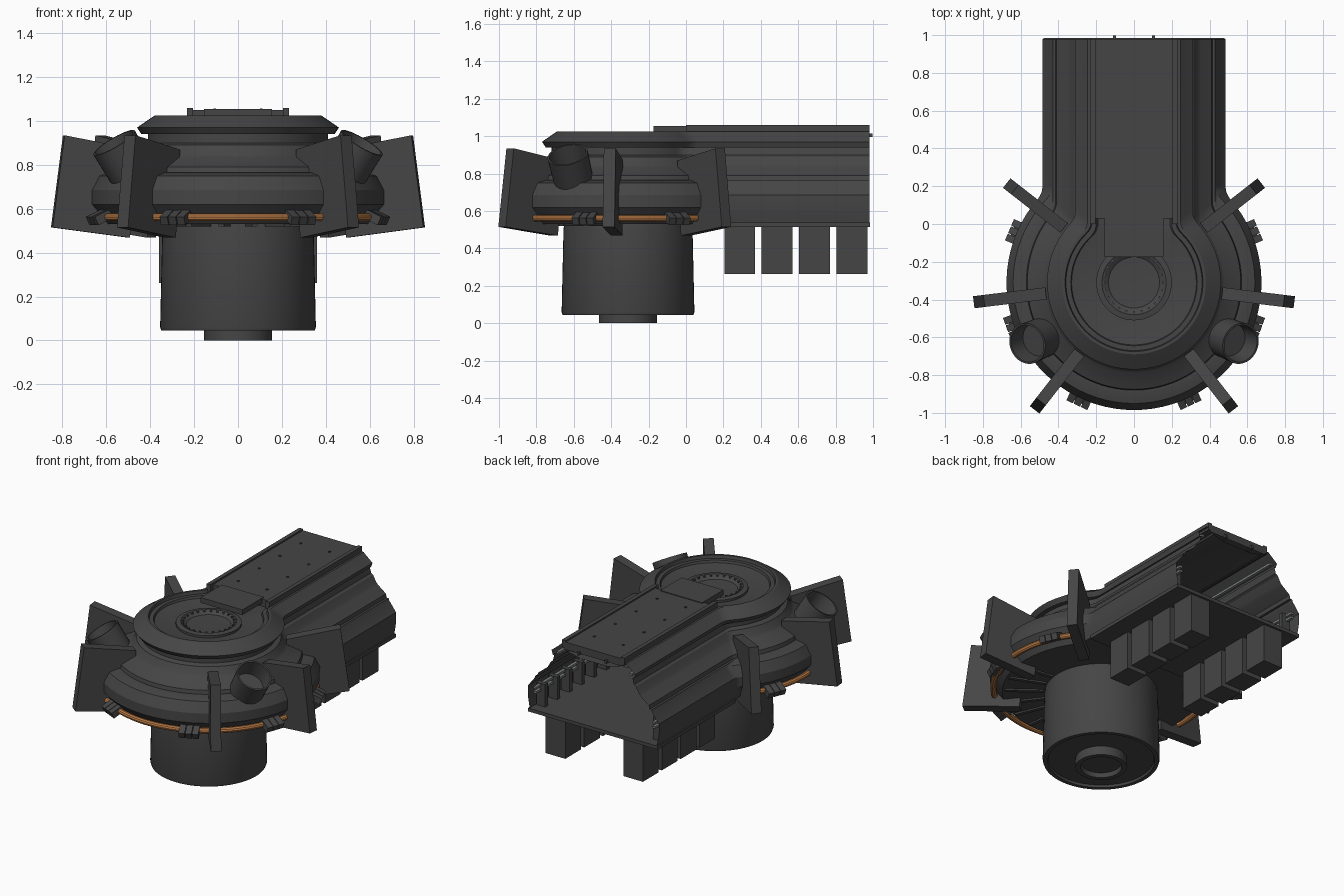
import bpy, bmesh, math
from mathutils import Vector, Matrix

if "Cube" in bpy.data.objects:
    bpy.data.objects.remove(bpy.data.objects["Cube"])

CY = -0.31      # centre of the round head
BACK = 0.98     # rear end of the arm


def material(name, rgb):
    m = bpy.data.materials.new(name)
    m.diffuse_color = (*rgb, 1)
    m.use_nodes = True
    m.node_tree.nodes["Principled BSDF"].inputs["Base Color"].default_value = m.diffuse_color
    return m


DARK = material("dark_grey", (0.06, 0.06, 0.06))
ORANGE = material("copper_orange", (0.52, 0.21, 0.065))
LIGHT = material("rail_grey", (0.2, 0.22, 0.22))


def finish(name, bm, mat=DARK, smooth=False):
    bmesh.ops.recalc_face_normals(bm, faces=bm.faces[:])
    me = bpy.data.meshes.new(name)
    bm.to_mesh(me)
    bm.free()
    ob = bpy.data.objects.new(name, me)
    bpy.context.collection.objects.link(ob)
    me.materials.append(mat)
    if smooth:
        bpy.ops.object.select_all(action='DESELECT')
        ob.select_set(True)
        bpy.context.view_layer.objects.active = ob
        bpy.ops.object.shade_smooth_by_angle(angle=math.radians(25))
    return ob


def add_box(bm, x0, x1, y0, y1, z0, z1, mat=Matrix()):
    m = mat @ Matrix.Translation(((x0 + x1) / 2, (y0 + y1) / 2, (z0 + z1) / 2)) \
        @ Matrix.Diagonal((x1 - x0, y1 - y0, z1 - z0, 1))
    bmesh.ops.create_cube(bm, size=1, matrix=m)


def head_frame(deg):
    # local x points radially out from the head centre
    return Matrix.Translation((0, CY, 0)) @ Matrix.Rotation(math.radians(deg), 4, 'Z')


def lathe(name, profile, mat=DARK, n=64, frame=Matrix.Translation((0, CY, 0))):
    bm = bmesh.new()
    rings = [[bm.verts.new(frame @ Vector((r * math.cos(2 * math.pi * i / n),
                                           r * math.sin(2 * math.pi * i / n), z)))
              for i in range(n)] for r, z in profile]
    for a, b in zip(rings, rings[1:]):
        for i in range(n):
            bm.faces.new((a[i], a[(i + 1) % n], b[(i + 1) % n], b[i]))
    bm.faces.new(rings[0])
    bm.faces.new(rings[-1])
    return finish(name, bm, mat, True)


def keyhole(r, w, f):
    # circle of radius r joined to a straight arm of half width w by fillets f
    fx = w + f
    fy = math.sqrt((r + f) ** 2 - fx ** 2)
    a = math.atan2(fy, fx)
    pts = [(w, BACK)]
    for i in range(8):
        t = math.pi + a * i / 7
        pts.append((fx + f * math.cos(t), CY + fy + f * math.sin(t)))
    for i in range(1, 31):
        t = a - (a + math.pi / 2) * i / 30
        pts.append((r * math.cos(t), CY + r * math.sin(t)))
    return pts + [(-x, y) for x, y in reversed(pts[:-1])]


# body shell: one keyhole outline per level (head radius, arm half width, z)
levels = [(.60, .47, .53), (.645, .48, .585), (.675, .485, .62), (.675, .485, .685),
          (.64, .435, .75), (.585, .43, .765), (.57, .415, .765), (.565, .41, .79),
          (.475, .35, .835), (.465, .34, .845), (.44, .315, .89), (.41, .30, .90),
          (.41, .29, .94), (.44, .30, .94), (.46, .31, .97), (.395, .255, 1.015),
          (.38, .245, 1.025), (.365, .225, 1.025), (.36, .22, 1.005), (.335, .2, 1.005),
          (.33, .19, .99), (.21, .1, .97)]
bm = bmesh.new()
rows = [[bm.verts.new((x, y, z)) for x, y in keyhole(r, w, .1)] for r, w, z in levels]
for a, b in zip(rows, rows[1:]):
    for i in range(len(a) - 1):
        bm.faces.new((a[i], a[i + 1], b[i + 1], b[i]))
bm.faces.new(rows[0])
bm.faces.new(rows[-1])
finish("body_shell", bm, DARK, True)

# round base with recessed underside and foot
lathe("base_drum", [(.34, .54), (.345, .5), (.355, .06), (.35, .045), (.325, .045),
                    (.32, .06), (.16, .06)])
lathe("base_foot", [(.155, .07), (.155, 0), (.125, 0), (.12, .03)])

# crater rings on top
lathe("crater_lens", [(.20, .965), (.20, .985), (.17, .99), (.14, .975), (.13, .965)])
bm = bmesh.new()
for k in range(24):
    add_box(bm, .152, .166, -.006, .006, .975, .992, head_frame(k * 15))
finish("crater_bolts", bm)

# deck plate, tongue, edge strips and rear pins
bm = bmesh.new()
add_box(bm, -.215, .215, .03, BACK, 1.0, 1.05)
add_box(bm, -.155, .155, -.175, .05, 1.02, 1.055)
for s in (-1, 1):
    xs = sorted((s * .205, s * .232))
    add_box(bm, *xs, .0, BACK, 1.01, 1.06)
    add_box(bm, *sorted((s * .095, s * .11)), .95, .998, .995, 1.015)
    for k in range(4):
        add_box(bm, *sorted((s * .1, s * .112)), .15 + k * .22, .162 + k * .22, 1.05, 1.056)
finish("deck_plate", bm)

# arm floor slab and the blocks hanging below it
bm = bmesh.new()
add_box(bm, -.48, .48, .16, BACK + .005, .515, .538)
finish("arm_floor", bm)
bm = bmesh.new()
for s in (-1, 1):
    for k in range(4):
        add_box(bm, *sorted((s * .215, s * .36)), .205 + k * .2, .37 + k * .2, .262, .52)
finish("hanging_blocks", bm)

# rails and ribs inside the open rear end
bm = bmesh.new()
for s in (-1, 1):
    for x, z in ((.45, .64), (.45, .67), (.28, .95)):
        add_box(bm, *sorted((s * (x - .02), s * x)), .2, BACK - .01, z, z + .015)
finish("inner_rails", bm, LIGHT)
bm = bmesh.new()
for s in (-1, 1):
    for k in range(6):
        add_box(bm, *sorted((s * .40, s * .465)), .24 + k * .13, .27 + k * .13, .54, .69)
finish("inner_ribs", bm)

# six radial fins
bm = bmesh.new()
fin = [(.80, .935), (.855, .515), (.50, .468), (.47, .87)]
for base in (38, -7, -52):
    for deg in (base, 180 - base):
        m = head_frame(deg)
        a = [bm.verts.new(m @ Vector((r, -.032, z))) for r, z in fin]
        b = [bm.verts.new(m @ Vector((r, .032, z))) for r, z in fin]
        bm.faces.new(a)
        bm.faces.new(b[::-1])
        for i in range(4):
            j = (i + 1) % 4
            bm.faces.new((a[i], b[i], b[j], a[j]))
finish("radial_fins", bm)

# copper ring running around the head from rear fin to rear fin
bm = bmesh.new()
N, M, R, r = 96, 10, .655, .018
rings = []
for i in range(N + 1):
    m = head_frame(-214 + 248 * i / N)
    rings.append([bm.verts.new(m @ Vector((R + r * math.cos(2 * math.pi * j / M), 0,
                                           .562 + r * math.sin(2 * math.pi * j / M))))
                  for j in range(M)])
for a, b in zip(rings, rings[1:]):
    for j in range(M):
        bm.faces.new((a[j], a[(j + 1) % M], b[(j + 1) % M], b[j]))
bm.faces.new(rings[0])
bm.faces.new(rings[-1])
finish("copper_ring", bm, ORANGE, True)

# three-part clamps holding the ring
bm = bmesh.new()
for base in (23, -20, -65):
    for deg in (base, 180 - base):
        tilt = head_frame(deg) @ Matrix.Translation((.675, 0, .558)) \
            @ Matrix.Rotation(math.radians(25), 4, 'Y')
        for k in (-1, 0, 1):
            add_box(bm, -.045, .035, k * .042 - .019, k * .042 + .019, -.02, .022, tilt)
        add_box(bm, -.05, .02, -.05, .05, -.015, .012, tilt)
finish("ring_clamps", bm)

# radial panels on the underside of the head
bm = bmesh.new()
for k in range(24):
    add_box(bm, .35, .585, -.012, .012, .52, .535, head_frame(k * 15 - 172.5 if k < 12 else k * 15 + 7.5))
finish("underside_ribs", bm)

# tilted open drums on the two front shoulders
for s, side in ((-1, "left"), (1, "right")):
    axis = Vector((s * .5, -.2, .85)).normalized()
    frame = Matrix.Translation((s * .52, -.615, .825)) @ axis.to_track_quat('Z', 'Y').to_matrix().to_4x4()
    lathe(side + "_shoulder_drum", [(.105, -.1), (.11, .09), (.10, .09), (.09, -.02)],
          DARK, 32, frame)
